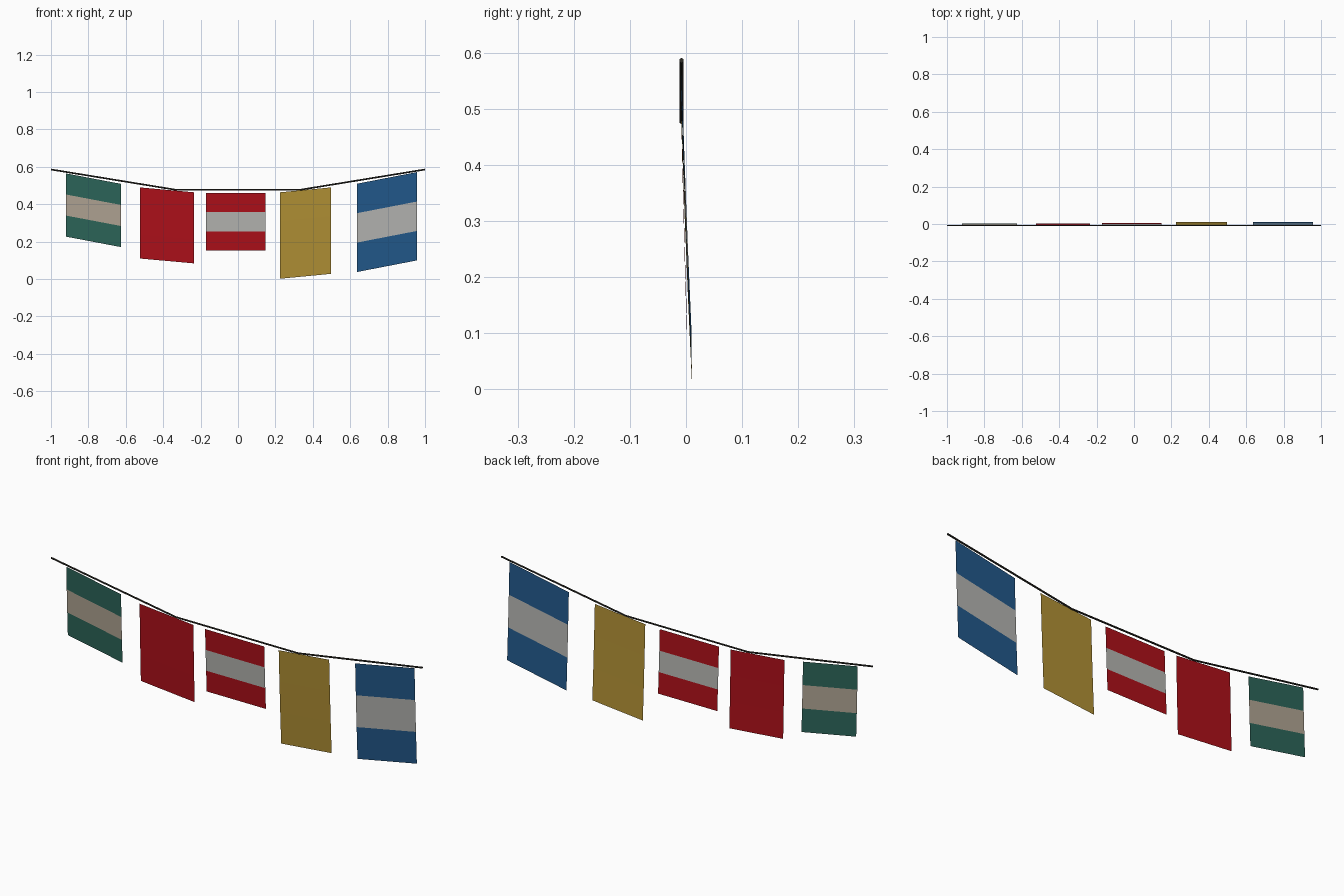
import bpy, bmesh, math

if "Cube" in bpy.data.objects:
    bpy.data.objects.remove(bpy.data.objects["Cube"])

def mat(name, rgb):
    m = bpy.data.materials.new(name)
    m.diffuse_color = (*rgb, 1)
    m.use_nodes = True
    m.node_tree.nodes["Principled BSDF"].inputs["Base Color"].default_value = m.diffuse_color
    return m

GREEN = mat("green_cloth", (0.025, 0.13, 0.10))
RED = mat("red_cloth", (0.42, 0.005, 0.010))
GOLD = mat("gold_cloth", (0.44, 0.28, 0.035))
BLUE = mat("blue_cloth", (0.016, 0.10, 0.26))
CREAM = mat("cream_stripe", (0.43, 0.37, 0.29))
GREY = mat("grey_stripe", (0.46, 0.46, 0.44))
DARK = mat("dark_rope", (0.03, 0.028, 0.022))

def finish(name, bm, mats):
    me = bpy.data.meshes.new(name)
    bm.to_mesh(me)
    bm.free()
    for m in mats:
        me.materials.append(m)
    ob = bpy.data.objects.new(name, me)
    bpy.context.collection.objects.link(ob)
    return ob

# Rope: thin six-sided tube with two bends
def rope(points, y, r, sides=6):
    bm = bmesh.new()
    rings = [[bm.verts.new((x, y + r * math.sin(k * math.tau / sides),
                            z + r * math.cos(k * math.tau / sides)))
              for k in range(sides)] for x, z in points]
    for a, b in zip(rings, rings[1:]):
        for k in range(sides):
            n = (k + 1) % sides
            bm.faces.new((a[k], a[n], b[n], b[k]))
    bm.faces.new(rings[0])
    bm.faces.new(rings[-1])
    bmesh.ops.recalc_face_normals(bm, faces=bm.faces)
    finish("rope", bm, [DARK])

rope([(-1, 0.586), (-0.33, 0.477), (0.33, 0.477), (1, 0.586)], -0.008, 0.0045)

# Flags: single-sheet cloth in three bands, hanging slightly backwards
def flag(name, x0, x1, ztop0, ztop1, drop, y_end, cloth, stripe):
    bm = bmesh.new()
    rows = []
    for i in range(4):
        t = i / 3
        y = -0.008 + (y_end + 0.008) * (0.8 * t + 0.2 * t * t)
        rows.append([bm.verts.new((x, y, z - drop * t))
                     for x, z in ((x0, ztop0), (x1, ztop1))])
    for i, (a, b) in enumerate(zip(rows, rows[1:])):
        f = bm.faces.new((a[0], b[0], b[1], a[1]))
        f.material_index = int(i == 1)
    finish(name, bm, [cloth, stripe])

flag("green_striped_flag", -0.92, -0.625, 0.565, 0.509, 0.338, 0.004, GREEN, CREAM)
flag("red_flag", -0.525, -0.235, 0.490, 0.464, 0.380, 0.002, RED, RED)
flag("red_striped_flag", -0.172, 0.147, 0.461, 0.461, 0.309, 0.005, RED, GREY)
flag("gold_flag", 0.225, 0.497, 0.464, 0.490, 0.462, 0.011, GOLD, GOLD)
flag("blue_striped_flag", 0.637, 0.957, 0.510, 0.572, 0.472, 0.010, BLUE, GREY)
